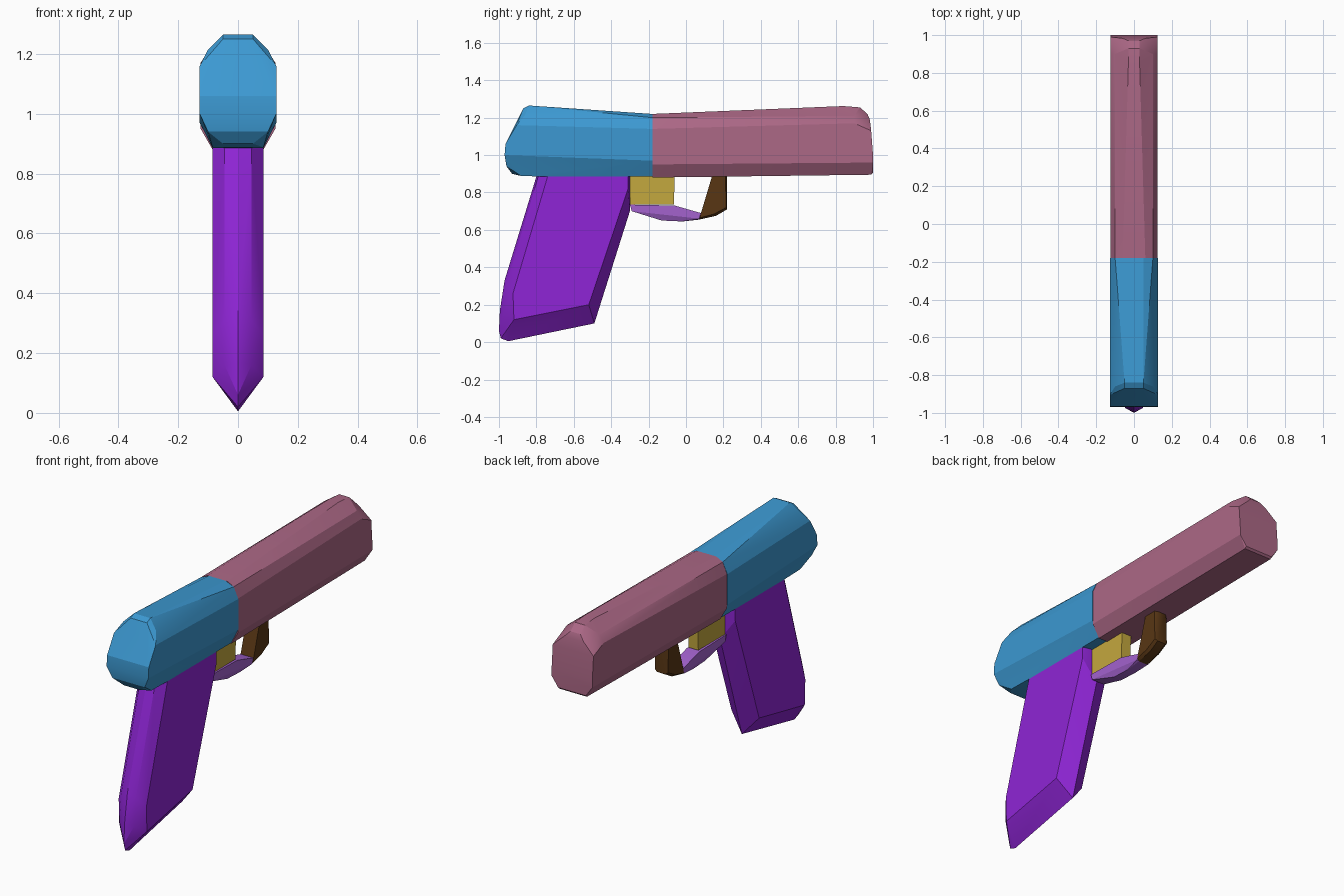
import bpy, bmesh, math

cube = bpy.data.objects.get("Cube")
if cube:
    bpy.data.objects.remove(cube, do_unlink=True)


def srgb(*rgb):
    return tuple((c / 255 / 12.92) if c < 11 else ((c / 255 + 0.055) / 1.055) ** 2.4 for c in rgb) + (1.0,)


def material(name, *rgb):
    mat = bpy.data.materials.new(name)
    mat.use_nodes = True
    mat.diffuse_color = srgb(*rgb)
    mat.node_tree.nodes["Principled BSDF"].inputs["Base Color"].default_value = srgb(*rgb)
    return mat


def faceted_block(name, mat, rings, angle=20):
    """Convex solid from side outlines: {half width: [(y, z), ...]}, mirrored across x."""
    bm = bmesh.new()
    for half, outline in rings.items():
        for y, z in outline:
            for x in ((-half, half) if half else (0,)):
                bm.verts.new((x, y, z))
    hull = bmesh.ops.convex_hull(bm, input=bm.verts)
    loose = set(hull["geom_interior"] + hull["geom_unused"])
    bmesh.ops.delete(bm, geom=[v for v in loose if isinstance(v, bmesh.types.BMVert)], context="VERTS")
    bmesh.ops.dissolve_limit(bm, angle_limit=math.radians(1), verts=bm.verts, edges=bm.edges)
    bmesh.ops.recalc_face_normals(bm, faces=bm.faces)
    mesh = bpy.data.meshes.new(name)
    bm.to_mesh(mesh)
    bm.free()
    mesh.materials.append(mat)
    obj = bpy.data.objects.new(name, mesh)
    bpy.context.collection.objects.link(obj)
    bpy.ops.object.select_all(action="DESELECT")
    obj.select_set(True)
    bpy.context.view_layer.objects.active = obj
    bpy.ops.object.shade_smooth_by_angle(angle=math.radians(angle))
    return obj


# Rear half of the body
faceted_block("rear_body", material("blue", 60, 153, 210), {
    0.05: [(-0.84, 1.265), (-0.87, 1.25), (-0.18, 1.22), (-0.93, 0.9)],
    0.1: [(-0.18, 1.2), (-0.86, 1.215), (-0.96, 0.94)],
    0.128: [(-0.18, 1.14), (-0.905, 1.16), (-0.965, 1.06), (-0.97, 1.0), (-0.18, 0.97)],
    0.085: [(-0.88, 0.888), (-0.74, 0.885), (-0.18, 0.885)],
})

# Front half of the body
faceted_block("front_body", material("dusty pink", 172, 104, 134), {
    0.03: [(0.84, 1.262), (0.93, 1.255), (0.97, 1.22)],
    0.06: [(-0.18, 1.22), (0.983, 1.19)],
    0.1: [(-0.18, 1.2), (0.9, 1.21)],
    0.125: [(-0.18, 1.14), (0.9, 1.17), (0.99, 1.13), (1.0, 1.0), (1.0, 0.96), (-0.18, 0.95)],
    0.085: [(-0.18, 0.88), (0.99, 0.895), (1.0, 0.905)],
})

# Grip with ridged back, front and base
faceted_block("grip", material("purple", 143, 37, 214), {
    0: [(-0.8, 0.885), (-0.97, 0.33), (-0.995, 0.17), (-1.0, 0.06), (-0.99, 0.02),
        (-0.95, 0.005), (-0.49, 0.1), (-0.3, 0.7)],
    0.045: [(-0.79, 0.885), (-0.96, 0.31), (-0.975, 0.16), (-0.3, 0.885)],
    0.085: [(-0.74, 0.885), (-0.925, 0.26), (-0.92, 0.12), (-0.52, 0.2), (-0.31, 0.82), (-0.31, 0.885)],
})

# Trigger block
faceted_block("trigger", material("mustard", 196, 168, 62), {
    0.03: [(-0.3, 0.735), (-0.065, 0.735), (-0.06, 0.89), (-0.3, 0.89)],
})

# Lower part of the guard
faceted_block("guard_base", material("lavender", 163, 98, 206), {
    0.038: [(-0.3, 0.735), (-0.06, 0.73), (0.08, 0.69), (0.07, 0.66), (-0.29, 0.7)],
    0.025: [(-0.13, 0.65), (-0.02, 0.645), (0.07, 0.655)],
})

# Front post of the guard
faceted_block("guard_post", material("brown", 88, 54, 20), {
    0.04: [(0.14, 0.89), (0.21, 0.89), (0.215, 0.72), (0.15, 0.685), (0.075, 0.665), (0.08, 0.69)],
    0.025: [(0.22, 0.89), (0.22, 0.71), (0.16, 0.675), (0.07, 0.655)],
})
